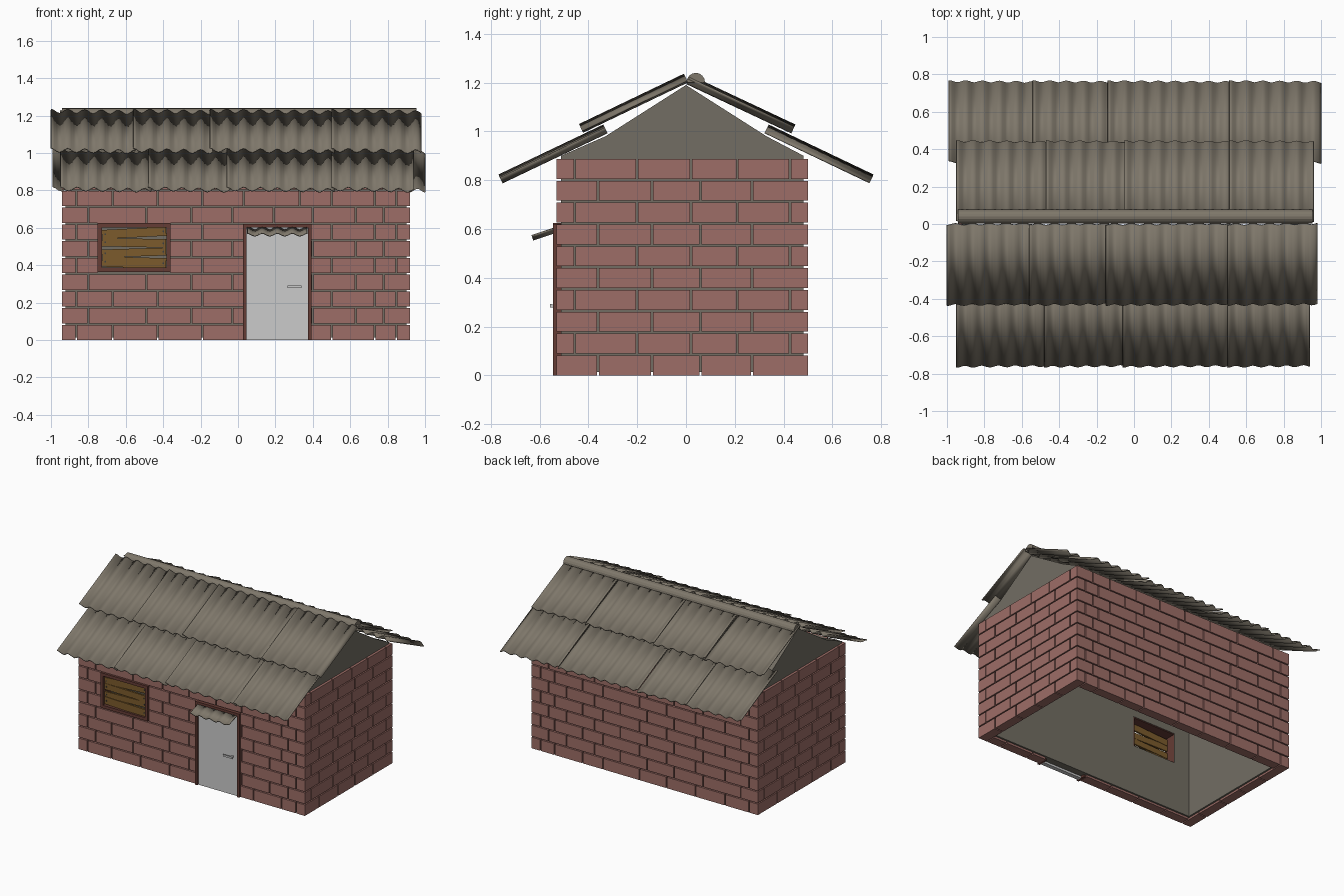
import bpy, bmesh, math
from mathutils import Vector, Matrix

if "Cube" in bpy.data.objects:
    bpy.data.objects.remove(bpy.data.objects["Cube"])


def mat(name, r, g, b):
    m = bpy.data.materials.new(name)
    m.diffuse_color = (r, g, b, 1)
    m.use_nodes = True
    m.node_tree.nodes["Principled BSDF"].inputs["Base Color"].default_value = m.diffuse_color
    return m


BRICK = mat("brick_red", 0.34, 0.155, 0.135)
MORTAR = mat("mortar_grey", 0.17, 0.155, 0.125)
ROOF = mat("roof_grey", 0.21, 0.185, 0.145)
FRAME = mat("frame_brown", 0.13, 0.045, 0.035)
WOOD = mat("board_wood", 0.20, 0.105, 0.025)
DARK = mat("dark_metal", 0.05, 0.05, 0.05)


def finish(name, bm, material=None):
    bmesh.ops.recalc_face_normals(bm, faces=bm.faces)
    me = bpy.data.meshes.new(name)
    bm.to_mesh(me)
    bm.free()
    ob = bpy.data.objects.new(name, me)
    bpy.context.collection.objects.link(ob)
    if material:
        me.materials.append(material)
    return ob


def box(bm, x0, x1, y0, y1, z0, z1, tilt=0):
    c = Vector(((x0 + x1) / 2, (y0 + y1) / 2, (z0 + z1) / 2))
    m = (Matrix.Translation(c) @ Matrix.Rotation(tilt, 4, 'Y')
         @ Matrix.Diagonal((x1 - x0, y1 - y0, z1 - z0, 1)))
    bmesh.ops.create_cube(bm, size=1, matrix=m)


def extrude_x(bm, profile, x0, x1):
    # closed (y, z) profile swept along x
    f = bm.faces.new([bm.verts.new((x0, y, z)) for y, z in profile])
    r = bmesh.ops.extrude_face_region(bm, geom=[f])
    bmesh.ops.translate(bm, vec=(x1 - x0, 0, 0),
                        verts=[v for v in r['geom'] if isinstance(v, bmesh.types.BMVert)])


def frame(name, x0, x1, z0, z1, y0, y1, w, sill=True):
    bm = bmesh.new()
    box(bm, x0, x0 + w, y0, y1, z0, z1)
    box(bm, x1 - w, x1, y0, y1, z0, z1)
    box(bm, x0 + w, x1 - w, y0, y1, z1 - w, z1)
    if sill:
        box(bm, x0 + w, x1 - w, y0, y1, z0, z0 + w)
    return finish(name, bm, FRAME)


def sheet(name, x0, x1, top, bottom, period=0.09, amp=0.012, lift=(0, 0)):
    # corrugated sheet from top (y, z) to bottom (y, z), waves run across x
    bm = bmesh.new()
    a, b = Vector((0, *top)), Vector((0, *bottom))
    n = (b - a).cross(Vector((1, 0, 0))).normalized()
    n = n if n.z > 0 else -n
    steps = round((x1 - x0) / period * 6)
    rows = []
    for i in range(steps + 1):
        t = i / steps
        x = x0 + (x1 - x0) * t
        h = amp * math.cos(2 * math.pi * (x - x0) / period) + lift[0] + (lift[1] - lift[0]) * t
        rows.append([bm.verts.new(p + n * h + Vector((x, 0, 0))) for p in (a, b)])
    for p, q in zip(rows, rows[1:]):
        bm.faces.new((p[0], q[0], q[1], p[1]))
    ob = finish(name, bm, ROOF)
    s = ob.modifiers.new("thickness", 'SOLIDIFY')
    s.thickness, s.offset = 0.007, 0
    bpy.context.view_layer.objects.active = ob
    ob.select_set(True)
    bpy.ops.object.shade_smooth_by_angle(angle=math.radians(50))
    ob.select_set(False)
    return ob


# wall limits
X0, X1, Y0, Y1 = -0.94, 0.92, -0.53, 0.50
PITCH, GAP, DEPTH, ROWS = 0.0895, 0.008, 0.07, 10

# mortar core: pentagonal gable walls, back wall, front wall with window hole
I, T, Z = 0.018, 0.065, 0.015
bm = bmesh.new()
gable = [(Y0 + I, Z), (Y0 + I, 0.9), (-0.33, 0.98), (0, 1.19), (0.33, 0.98), (Y1 - I, 0.9), (Y1 - I, Z)]
extrude_x(bm, gable, X0 + I, X0 + I + T)
extrude_x(bm, gable, X1 - I - T, X1 - I)
xa, xb = X0 + I + T, X1 - I - T
box(bm, xa, xb, Y1 - I - T, Y1 - I, Z, 0.89)
ya, yb = Y0 + I, Y0 + I + T
box(bm, xa, -0.73, ya, yb, Z, 0.89)
box(bm, -0.37, xb, ya, yb, Z, 0.89)
box(bm, -0.73, -0.37, ya, yb, Z, 0.385)
box(bm, -0.73, -0.37, ya, yb, 0.61, 0.89)
finish("mortar_walls", bm, MORTAR)

# brick courses: joints alternate between rows, corners interlock
LONG = ([-0.67, -0.43, -0.19, 0.03, 0.33, 0.50, 0.73],
        [-0.80, -0.49, -0.25, -0.03, 0.19, 0.40, 0.63, 0.78])
SIDE = ([-0.36, -0.14, 0.06, 0.27], [-0.20, 0.02, 0.21])
WINDOW, DOOR = (-0.75, -0.36), (0.03, 0.39)


def spans(joints, lo, hi, holes=()):
    pts = [lo, *joints, hi]
    out = [(a + (GAP / 2 if a > lo else 0), b - (GAP / 2 if b < hi else 0))
           for a, b in zip(pts, pts[1:])]
    for h0, h1 in holes:
        out = [s for a, b in out for s in ((a, min(b, h0)), (max(a, h1), b)) if s[1] - s[0] > 0.004]
    return out


bm = bmesh.new()
for row in range(ROWS):
    k = row % 2
    z0, z1 = row * PITCH, (row + 1) * PITCH - GAP
    holes = ([DOOR] if row < 7 else []) + ([WINDOW] if 4 <= row < 7 else [])
    fi = DEPTH + GAP if k == 0 else 0
    si = 0 if k == 0 else DEPTH + GAP
    for a, b in spans(LONG[k], X0 + fi, X1 - fi, holes):
        box(bm, a, b, Y0, Y0 + DEPTH, z0, z1)
    for a, b in spans(LONG[k], X0 + fi, X1 - fi):
        box(bm, a, b, Y1 - DEPTH, Y1, z0, z1)
    for a, b in spans(SIDE[k], Y0 + si, Y1 - si):
        box(bm, X0, X0 + DEPTH, a, b, z0, z1)
        box(bm, X1 - DEPTH, X1, a, b, z0, z1)
finish("bricks", bm, BRICK)

# roof sheets: upper and lower row on each slope
for name, xs, top, bottom in (
        ("front_upper", (-1.0, -0.56, -0.15, 0.50, 0.98), (0.0, 1.218), (-0.43, 1.012)),
        ("front_lower", (-0.95, -0.48, -0.06, 0.50, 0.94), (-0.33, 1.01), (-0.76, 0.805)),
        ("back_upper", (-0.95, -0.47, -0.05, 0.51, 0.96), (0.01, 1.212), (0.44, 1.01)),
        ("back_lower", (-0.99, -0.54, -0.14, 0.51, 1.0), (0.33, 1.01), (0.76, 0.805))):
    for i, (a, b) in enumerate(zip(xs, xs[1:])):
        over = 0.015 if i < 3 else 0
        sheet(f"roof_{name}_{i + 1}", a, b + over, top, bottom, lift=(0.005, -0.005))

# rounded ridge cap
bm = bmesh.new()
arc = [(0.04 + 0.038 * math.cos(math.pi * i / 8), 1.2 + 0.04 * math.sin(math.pi * i / 8)) for i in range(9)]
extrude_x(bm, arc, -0.94, 0.955)
finish("ridge_cap", bm, ROOF)

# door with frame, handle and small corrugated canopy
frame("door_frame", 0.028, 0.392, 0, 0.62, -0.545, -0.47, 0.018, sill=False)
bm = bmesh.new()
box(bm, 0.046, 0.374, -0.532, -0.50, 0, 0.602)
finish("door", bm)
bm = bmesh.new()
box(bm, 0.265, 0.34, -0.557, -0.549, 0.278, 0.292)
box(bm, 0.325, 0.337, -0.55, -0.53, 0.279, 0.291)
finish("door_handle", bm)
sheet("door_canopy", 0.05, 0.37, (-0.53, 0.597), (-0.63, 0.564), period=0.08, amp=0.008)

# boarded window
frame("window_frame", -0.75, -0.36, 0.365, 0.625, -0.545, -0.45, 0.022)
boards, nails = bmesh.new(), bmesh.new()
for i, (z, h, tilt) in enumerate(((0.415, 0.055, 0.03), (0.468, 0.042, -0.03),
                                  (0.52, 0.045, 0.02), (0.573, 0.048, -0.05))):
    y = -0.53 + 0.003 * (i % 2)
    box(boards, -0.726, -0.384, y, y + 0.014, z - h / 2, z + h / 2, tilt)
    for x in (-0.71, -0.40):
        m = (Matrix.Translation((x, y, z - (x + 0.555) * math.sin(tilt)))
             @ Matrix.Rotation(math.pi / 2, 4, 'X'))
        bmesh.ops.create_cone(nails, cap_ends=True, segments=8, radius1=0.005,
                              radius2=0.005, depth=0.006, matrix=m)
finish("window_boards", boards, WOOD)
finish("board_nails", nails, DARK)
